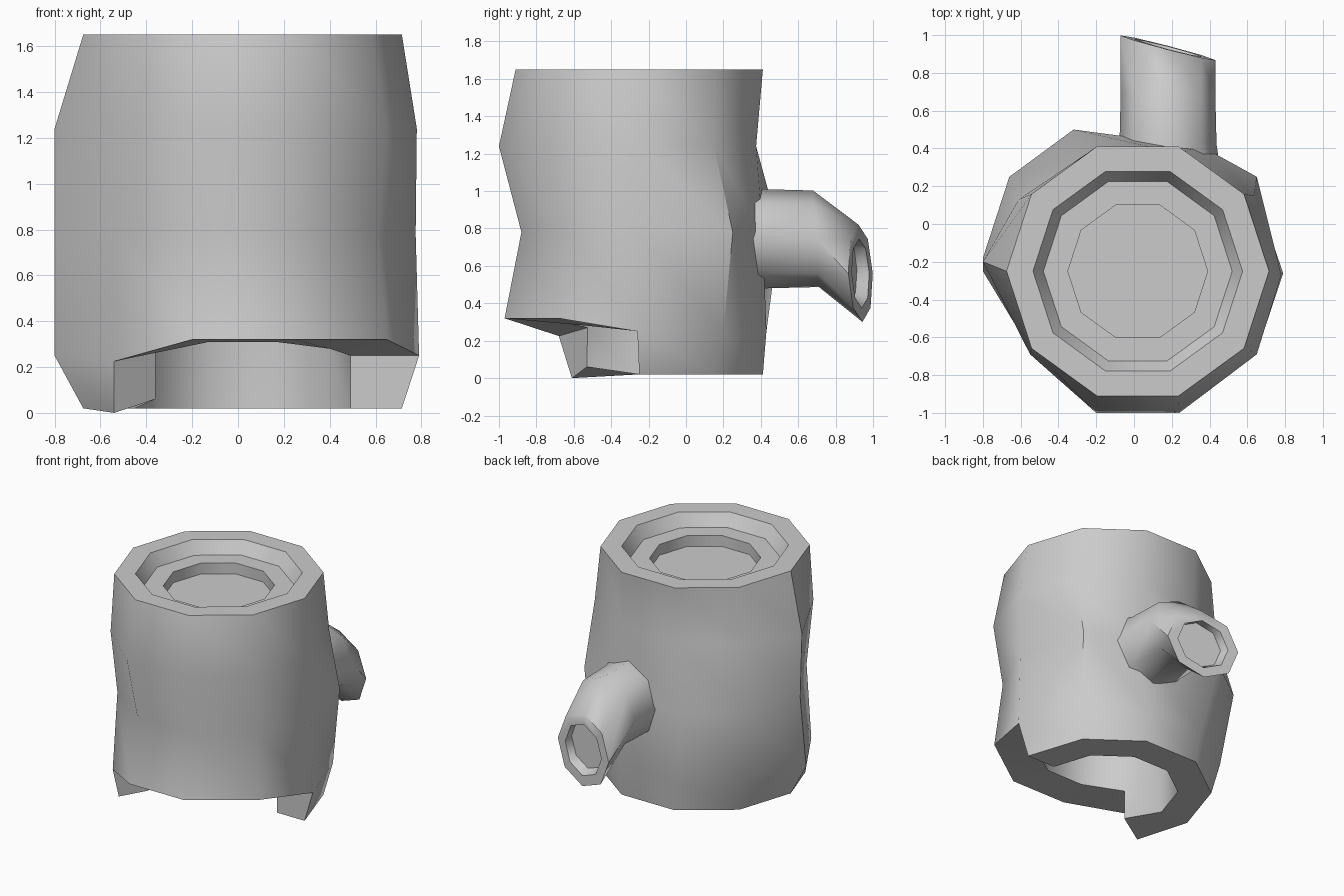
import bpy, bmesh, math
from mathutils import Vector

if "Cube" in bpy.data.objects:
    bpy.data.objects.remove(bpy.data.objects["Cube"])

CX, CY, N = 0.02, -0.25, 10


def ring(r, z):
    """Ten-sided ring around the trunk axis."""
    return [(CX + r * math.cos(math.tau * i / N),
             CY + r * math.sin(math.tau * i / N), z) for i in range(N)]


def finish(bm, name, angle):
    bmesh.ops.recalc_face_normals(bm, faces=bm.faces)
    mesh = bpy.data.meshes.new(name)
    bm.to_mesh(mesh)
    bm.free()
    ob = bpy.data.objects.new(name, mesh)
    bpy.context.collection.objects.link(ob)
    bpy.ops.object.select_all(action='DESELECT')
    ob.select_set(True)
    bpy.context.view_layer.objects.active = ob
    bpy.ops.object.shade_smooth_by_angle(angle=math.radians(angle))
    return ob


def bridge(bm, a, b, segs=None):
    """Quads between two closed rings, optionally only some segments."""
    n = len(a)
    for i in (range(n) if segs is None else segs):
        j = (i + 1) % n
        bm.faces.new((a[i], a[j], b[j], b[i]))


# Trunk rings, counter-clockwise from the right-hand corner
upper = [(.78, -.27), (.635, .15), (.235, .375), (-.2, .375), (-.61, .13),
         (-.8, -.2), (-.55, -.69), (-.2, -1), (.24, -1), (.65, -.69)]
middle = [(.775, -.26), (.65, .25), (.36, .41), (-.32, .5), (-.66, .25),
          (-.8, -.18), (-.53, -.64), (-.2, -.88), (.24, -.88), (.61, -.64)]
lower = [(.79, -.26, .25), (.63, .2, .25), (.235, .43, .25), (-.22, .43, .25),
         (-.6, .18, .25), (-.8, -.25, .25), (-.54, -.68, .225),
         (-.2, -.97, .32), (.24, -.97, .32), (.65, -.68, .32)]
inner_z = [.25, .25, .25, .25, .25, .25, .27, .31, .31, .28]

bm = bmesh.new()


def add(points):
    return [bm.verts.new(p) for p in points]


# Top recess and outer bark
floor = add(ring(.37, 1.48))
ledge_in = add(ring(.37, 1.56))
ledge_out = add(ring(.50, 1.56))
rim_in = add(ring(.555, 1.65))
rim_out = add(ring(.695, 1.65))
bark_up = add([(x, y, 1.24) for x, y in upper])
bark_mid = add([(x, y, .78) for x, y in middle])
bark_low = add(lower)
stack = [floor, ledge_in, ledge_out, rim_in, rim_out, bark_up, bark_mid, bark_low]
for a, b in zip(stack, stack[1:]):
    bridge(bm, a, b)
bm.faces.new(floor)

# Foot wall round the back, open at the front, with a hollow underneath
foot_pts = ring(.695, .02)
foot_pts[6] = (-.54, -.61, 0)
foot_in_pts = ring(.47, .02)
foot_in_pts[6] = (-.36, -.53, .06)
foot_out = add(foot_pts[:7])
foot_in = add(foot_in_pts[:7])
hollow_low = add([(x, y, z) for (x, y, _), z in zip(ring(.47, 0), inner_z)])
hollow_top = add(ring(.45, .6))
wall, gap = range(6), range(6, 10)
bridge(bm, bark_low[:7], foot_out, wall)
bridge(bm, foot_out, foot_in, wall)
bridge(bm, foot_in, hollow_low[:7], wall)
bridge(bm, bark_low, hollow_low, gap)
bridge(bm, hollow_low, hollow_top)
bm.faces.new(hollow_top)
for i in (0, 6):
    bm.faces.new((bark_low[i], foot_out[i], foot_in[i], hollow_low[i]))
finish(bm, "stump_trunk", 40)

# Branch stub: eight-sided tube that bends down to a slanted, recessed cut
bm = bmesh.new()


def slice_(y, z, r, sx=0.0, sz=0.0):
    """Octagon facing back; sx and sz tilt its plane."""
    pts = []
    for i in range(8):
        a = math.tau * i / 8
        dx, dz = r * .97 * math.cos(a), r * math.sin(a)
        pts.append(Vector((.18 + dx, y + sx * dx + sz * dz, z + dz)))
    return add(pts)


tube = [slice_(.2, .745, .30), slice_(.42, .745, .265),
        slice_(.695, .745, .258, 0, -.06),
        slice_(.933, .56, .26, -.26, -.04),
        slice_(.933, .56, .185, -.26, -.04),
        slice_(.87, .58, .175, -.26, -.04)]
for a, b in zip(tube, tube[1:]):
    bridge(bm, a, b)
bm.faces.new(tube[0])
bm.faces.new(tube[-1])
finish(bm, "branch_stub", 50)
